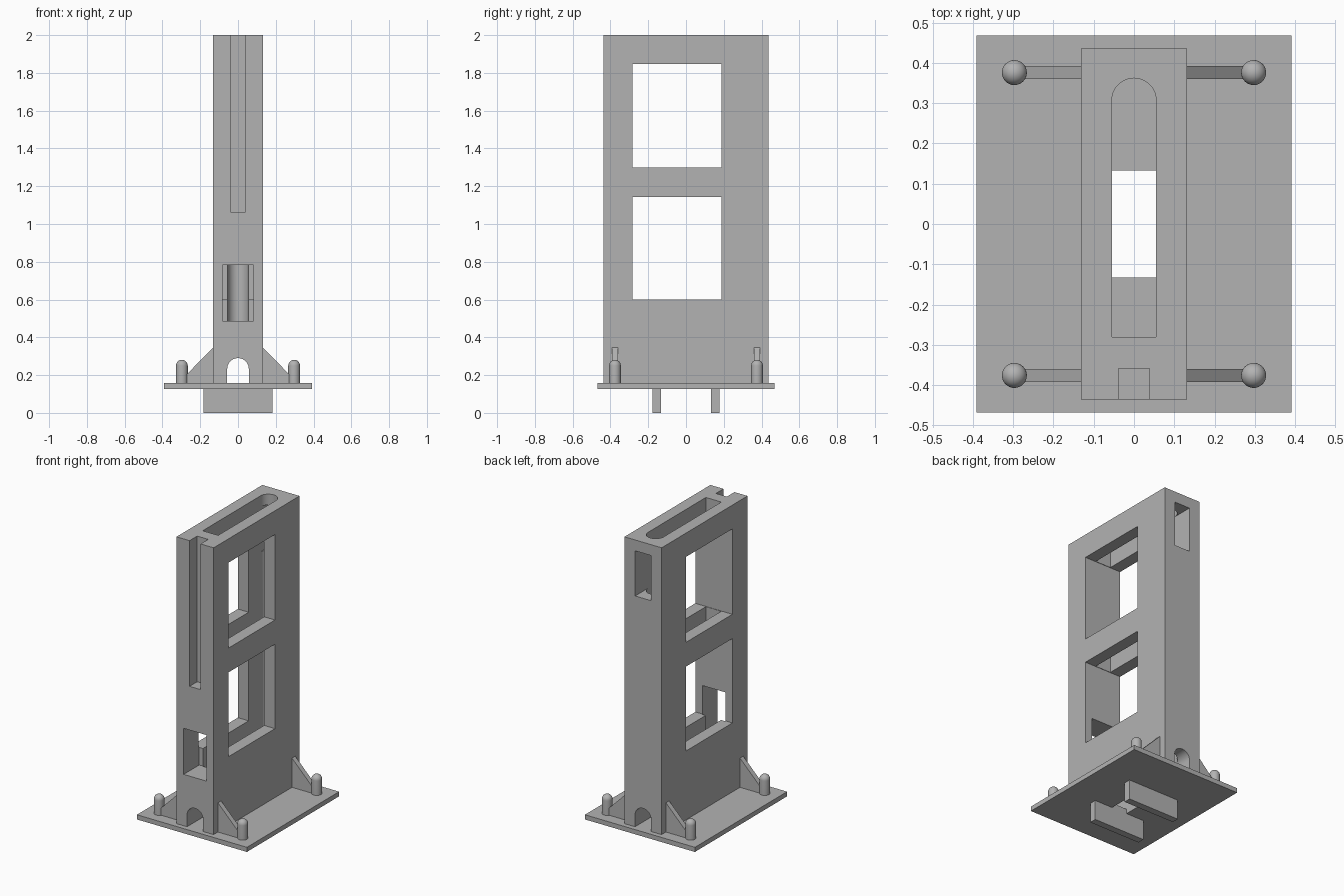
import bpy, bmesh
from math import pi, sin, cos
from mathutils import Vector

default = bpy.data.objects.get("Cube")
if default:
    bpy.data.objects.remove(default, do_unlink=True)

GREY = (0.45, 0.45, 0.45, 1)
grey = bpy.data.materials.new("plain grey")
grey.use_nodes = True
grey.diffuse_color = GREY
grey.node_tree.nodes["Principled BSDF"].inputs["Base Color"].default_value = GREY


def finish(name, bm):
    bmesh.ops.recalc_face_normals(bm, faces=bm.faces)
    mesh = bpy.data.meshes.new(name)
    bm.to_mesh(mesh)
    bm.free()
    mesh.materials.append(grey)
    obj = bpy.data.objects.new(name, mesh)
    bpy.context.collection.objects.link(obj)
    return obj


def prism(name, outline, axis, start, end):
    """Extrude a 2D outline along x, y or z; the outline uses the other two axes in order."""
    def place(u, v, w):
        return {"x": (w, u, v), "y": (u, w, v), "z": (u, v, w)}[axis]
    bm = bmesh.new()
    face = bm.faces.new([bm.verts.new(place(u, v, start)) for u, v in outline])
    new = bmesh.ops.extrude_face_region(bm, geom=[face])["geom"]
    shift = Vector(place(0, 0, end - start))
    bmesh.ops.translate(bm, vec=shift, verts=[g for g in new if isinstance(g, bmesh.types.BMVert)])
    return finish(name, bm)


def box(name, x, y, z):
    return prism(name, [(x[0], y[0]), (x[1], y[0]), (x[1], y[1]), (x[0], y[1])], "z", *z)


def arch(half, low, high, steps=24):
    """Straight-sided outline with a half-round far end."""
    arc = [(half * cos(pi * i / steps), high - half + half * sin(pi * i / steps))
           for i in range(steps + 1)]
    return [(-half, low), (half, low)] + arc


def smooth(obj):
    bpy.ops.object.select_all(action="DESELECT")
    obj.select_set(True)
    bpy.context.view_layer.objects.active = obj
    bpy.ops.object.shade_smooth_by_angle(angle=pi / 6)


def carve(obj, cutters):
    bpy.context.view_layer.objects.active = obj
    for cutter in cutters:
        cutter.hide_render = True
        mod = obj.modifiers.new("cut", "BOOLEAN")
        mod.operation = "DIFFERENCE"
        mod.solver = "EXACT"
        mod.object = cutter
        bpy.ops.object.modifier_apply(modifier=mod.name)
        bpy.data.objects.remove(cutter, do_unlink=True)
    smooth(obj)


PLATE_LOW, PLATE_TOP = 0.127, 0.157
TOWER_X, TOWER_Y = 0.132, 0.436
SLOT_FRONT = -0.28

# Base plate with its central opening
plate = box("base_plate", (-0.391, 0.391), (-0.468, 0.468), (PLATE_LOW, PLATE_TOP))
carve(plate, [box("plate_cutter", (-0.055, 0.055), (-0.133, 0.133), (0, 1))])

# Two locating ribs under the plate
for label, side in (("front", -1), ("back", 1)):
    ys = sorted((side * 0.133, side * 0.178))
    box(label + "_rib", (-0.183, 0.183), ys, (0, PLATE_LOW))

# Tower: vertical slot, two windows, cable tunnel, front groove and pocket, back port
tower = box("tower", (-TOWER_X, TOWER_X), (-TOWER_Y, TOWER_Y), (PLATE_TOP, 2))
carve(tower, [
    prism("slot_cutter", arch(0.055, SLOT_FRONT, 0.362), "z", 0, 3),
    box("lower_window_cutter", (-1, 1), (SLOT_FRONT - 0.003, 0.187), (0.6, 1.142)),
    box("upper_window_cutter", (-1, 1), (SLOT_FRONT - 0.003, 0.187), (1.298, 1.847)),
    prism("tunnel_cutter", arch(0.057, 0, 0.29), "y", -1, 1),
    box("groove_cutter", (-0.039, 0.039), (-1, -0.359), (1.064, 3)),
    box("pocket_cutter", (-0.081, 0.081), (-1, SLOT_FRONT + 0.002), (0.487, 0.783)),
    box("port_cutter", (-0.056, 0.056), (0.3, 1), (1.64, 1.93)),
])

# Round-topped pegs and triangular gussets at the four corners
PEG_R, PEG_TOP, PEG_X, PEG_Y = 0.031, 0.281, 0.297, 0.376
dome = [(PEG_R * cos(pi / 2 * i / 8), PEG_TOP - PEG_R + PEG_R * sin(pi / 2 * i / 8))
        for i in range(9)]
for depth, sy in (("front", -1), ("back", 1)):
    for label, sx in (("right", -1), ("left", 1)):
        bm = bmesh.new()
        rim = [bm.verts.new((r, 0, z)) for r, z in [(PEG_R, PLATE_TOP)] + dome]
        edges = [bm.edges.new(pair) for pair in zip(rim, rim[1:])]
        bmesh.ops.spin(bm, geom=rim + edges, cent=(0, 0, 0), axis=(0, 0, 1),
                       angle=2 * pi, steps=32)
        bmesh.ops.remove_doubles(bm, verts=bm.verts, dist=0.0005)
        bmesh.ops.translate(bm, verts=bm.verts, vec=(sx * PEG_X, sy * PEG_Y, 0))
        smooth(finish(f"{depth}_{label}_peg", bm))
        prism(f"{depth}_{label}_gusset",
              [(sx * TOWER_X, PLATE_TOP), (sx * 0.318, PLATE_TOP), (sx * TOWER_X, 0.345)],
              "y", sy * PEG_Y - 0.0165, sy * PEG_Y + 0.0165)
